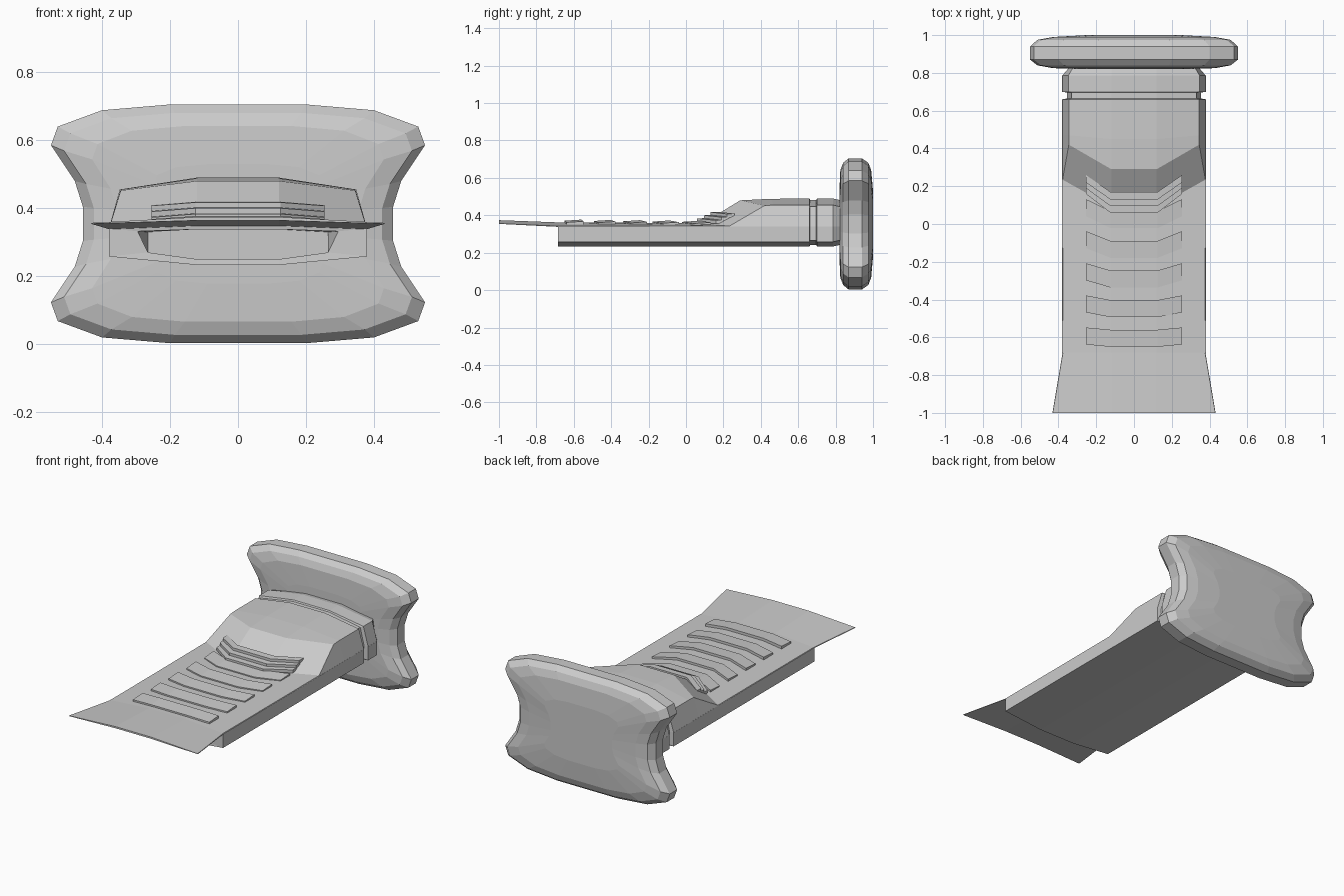
import bpy, bmesh

if "Cube" in bpy.data.objects:
    bpy.data.objects.remove(bpy.data.objects["Cube"])


def loft(name, rings):
    """Skin a list of equal-length closed rings and cap both ends."""
    bm = bmesh.new()
    vs = [[bm.verts.new(p) for p in r] for r in rings]
    n = len(vs[0])
    for a, b in zip(vs, vs[1:]):
        for i in range(n):
            j = (i + 1) % n
            bm.faces.new((a[i], a[j], b[j], b[i]))
    bm.faces.new(vs[0])
    bm.faces.new(vs[-1])
    bmesh.ops.recalc_face_normals(bm, faces=bm.faces)
    me = bpy.data.meshes.new(name)
    bm.to_mesh(me)
    bm.free()
    ob = bpy.data.objects.new(name, me)
    bpy.context.collection.objects.link(ob)
    return ob


def mirrored(half):
    """Right half of a ring, listed top to bottom, closed by its mirror."""
    return half + [(-x, y, z) for x, y, z in reversed(half)]


# End grip: waisted outline, pillowed through its thickness
quarter = [(.2, .351), (.4, .334), (.53, .286), (.55, .231),
           (.48, .126), (.456, .05)]
outline = quarter + [(x, -z) for x, z in reversed(quarter)]
layers = [(.45, .5, .82), (.78, .82, .825), (.93, .93, .84), (1, 1, .87),
          (1, 1, .94), (.93, .93, .975), (.78, .82, .99), (.45, .5, 1)]
loft("end_grip", [mirrored([(x * sx, y, .354 + z * sz) for x, z in outline])
                  for sx, sz, y in layers])

# Top shell: flared tongue, V-shaped ramp and raised housing with a groove
# centre y, edge y, top half width, low half width, centre z, edge z, low z
shell = [(-1, -1, .43, .432, .374, .357, .354),
         (-.68, -.68, .376, .378, .362, .343, .338),
         (.09, .235, .378, .38, .358, .344, .339),
         (.29, .42, .345, .38, .48, .452, .339),
         (.45, .47, .345, .38, .488, .455, .339),
         (.66, .66, .345, .38, .49, .455, .339),
         (.664, .664, .33, .356, .482, .446, .339),
         (.696, .696, .33, .356, .482, .446, .339),
         (.70, .70, .348, .38, .49, .455, .339),
         (.785, .785, .348, .38, .49, .455, .339),
         (.85, .85, .31, .325, .475, .44, .339)]
loft("top_shell", [mirrored([(.12, yc, zc), (wt, ye, ze), (wb, ye, zl),
                             (.12, yc, zl + .01)])
                   for yc, ye, wt, wb, zc, ze, zl in shell])

# Lower body: starts with a recessed front pocket, then runs back to the grip
pocket = [(.12, .338), (.295, .332), (.265, .27), (.12, .25)]
deep = [(.12, .338), (.265, .33), (.265, .27), (.12, .25)]
rings = [mirrored([(x, y, z) for x, z in prof])
         for prof, y in ((deep, -.6), (pocket, -.683))]
for y, w, zb in ((-.685, .38, 0), (.66, .38, 0), (.664, .356, .008),
                 (.696, .356, .008), (.70, .38, 0), (.785, .38, 0),
                 (.85, .325, .015)):
    rings.append(mirrored([(.12, y, .35), (w, y, .341), (w, y, .258 + zb),
                           (.12, y, .233 + zb)]))
loft("lower_body", rings)


def rib(name, y_back, sweep, length, z, drop, tilt=.006):
    """Thin slat bent back at its ends, highest at its rear edge."""
    xs = (-.255, -.125, .125, .255)
    out = []
    for i, x in enumerate(xs):
        end = i in (0, 3)
        y, zz = y_back + sweep * end, z - drop * end
        out.append([(x, y, zz), (x, y - length, zz - tilt),
                    (x, y - length, zz - .02), (x, y, zz - .02)])
    return loft(name, out)


# Flat grip ribs on the tongue, with increasing sweep towards the ramp
for i in range(5):
    rib(f"grip_rib_{i + 1}", -.56 + .157 * i, .012 + .013 * i,
        .09, .377 - .0015 * i, .009)
# Stepped ribs on the ramp
for i in range(3):
    rib(f"ramp_rib_{i + 1}", .10 + .035 * i, .10 - .005 * i,
        .04, .385 + .017 * i, .01, .002)
